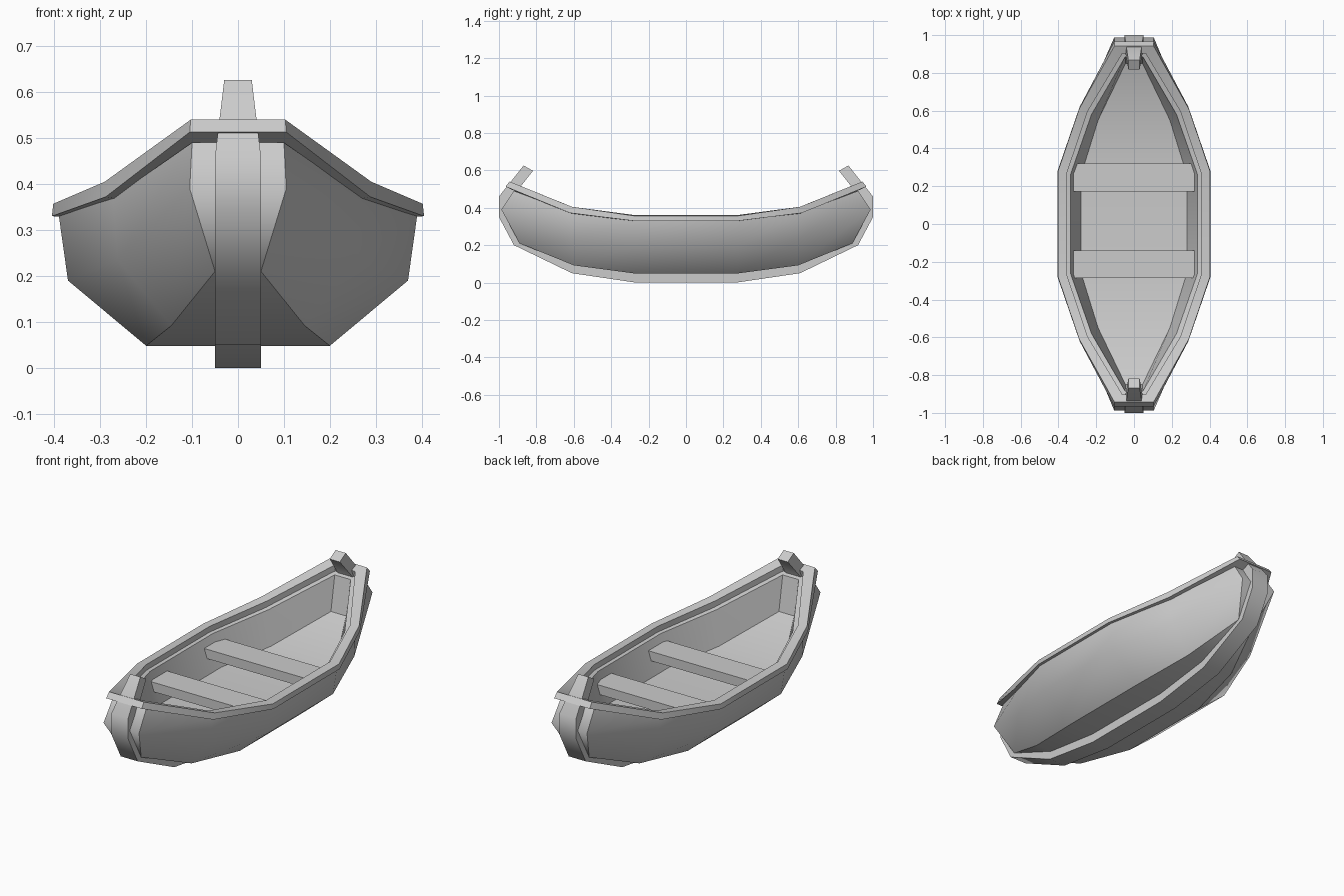
import bpy
import bmesh
import math

if "Cube" in bpy.data.objects:
    bpy.data.objects.remove(bpy.data.objects["Cube"])


def make_object(name, verts, faces, angle=30):
    mesh = bpy.data.meshes.new(name)
    mesh.from_pydata(verts, [], faces)
    bm = bmesh.new()
    bm.from_mesh(mesh)
    bmesh.ops.recalc_face_normals(bm, faces=bm.faces)
    bm.to_mesh(mesh)
    bm.free()
    obj = bpy.data.objects.new(name, mesh)
    bpy.context.collection.objects.link(obj)
    bpy.context.view_layer.objects.active = obj
    obj.select_set(True)
    bpy.ops.object.shade_smooth_by_angle(angle=math.radians(angle))
    obj.select_set(False)
    return obj


def mirrored(stations):
    """Mirror a list of stations from the middle to the tip along y."""
    front = [[(x, -y, z) for x, y, z in s] for s in reversed(stations)]
    return front + stations


# Hull: half cross-sections (bottom, chine, top, inner top, floor), middle to tip
hull_half = [
    [(.20, .27, .048), (.37, .275, .19), (.39, .28, .332), (.335, .265, .328), (.28, .26, .165)],
    [(.145, .60, .092), (.262, .61, .235), (.272, .605, .37), (.225, .58, .365), (.19, .55, .19)],
    [(.05, .89, .21), (.105, .987, .39), (.10, .92, .49), (.047, .885, .482), (.045, .85, .30)],
]
verts, faces = [], []
stations = mirrored(hull_half)
for s in stations:
    verts += s + [(-x, y, z) for x, y, z in reversed(s)]
n = 10
for i in range(len(stations) - 1):
    for j in range(n):
        k = (j + 1) % n
        faces.append((i * n + j, i * n + k, (i + 1) * n + k, (i + 1) * n + j))
for base in (0, (len(stations) - 1) * n):
    for j in range(4):
        faces.append((base + j, base + j + 1, base + 8 - j, base + 9 - j))
hull = make_object("hull", verts, faces, 44)

# Crisp edges along the flat bottom, soft fold across the blunt ends
for e in hull.data.edges:
    a, b = e.vertices
    if a % n in (0, 9) and b % n in (0, 9) and abs(a - b) == n:
        e.use_edge_sharp = True
    if {a % n, b % n} == {1, 8}:
        e.use_edge_sharp = False

# Rim: cross-section of four corners swept round the top of the hull
rim_half = [
    [(.405, .28, .33), (.402, .28, .357), (.355, .27, .36), (.355, .27, .328)],
    [(.288, .62, .372), (.29, .61, .405), (.245, .597, .40), (.245, .597, .365)],
    [(.105, .965, .513), (.103, .943, .54), (.062, .902, .523), (.062, .912, .488)],
]
right_side = mirrored(rim_half)
left_side = [[(-x, y, z) for x, y, z in s] for s in reversed(right_side)]
loop = right_side + left_side
verts = [p for s in loop for p in s]
faces = []
for i in range(len(loop)):
    a, b = i * 4, ((i + 1) % len(loop)) * 4
    for j in range(4):
        k = (j + 1) % 4
        faces.append((a + j, a + k, b + k, b + j))
make_object("rim", verts, faces, 20)

# Keel: strip under the hull that rises into a tapered post at each end
# (half width, outer y, outer z, inner y, inner z), middle to tip
keel_half = [
    (.05, .27, .0, .26, .07),
    (.05, .61, .05, .59, .12),
    (.05, .92, .20, .86, .24),
    (.05, 1.0, .35, .93, .38),
    (.05, 1.0, .46, .935, .45),
    (.03, .868, .626, .818, .597),
]
keel = mirrored([[(w, oy, oz), (w, iy, iz), (-w, iy, iz), (-w, oy, oz)]
                 for w, oy, oz, iy, iz in keel_half])
verts = [p for s in keel for p in s]
faces = [(i * 4 + j, i * 4 + (j + 1) % 4, i * 4 + 4 + (j + 1) % 4, i * 4 + 4 + j)
         for i in range(len(keel) - 1) for j in range(4)]
last = len(verts) - 4
faces += [(0, 1, 2, 3), (last, last + 1, last + 2, last + 3)]
make_object("keel", verts, faces, 45)

# Two seat planks
for name, y in (("seat_front", -.214), ("seat_back", .246)):
    bpy.ops.mesh.primitive_cube_add(size=1, location=(0, y, .262))
    seat = bpy.context.object
    seat.name = name
    seat.scale = (.666, .146, .05)
